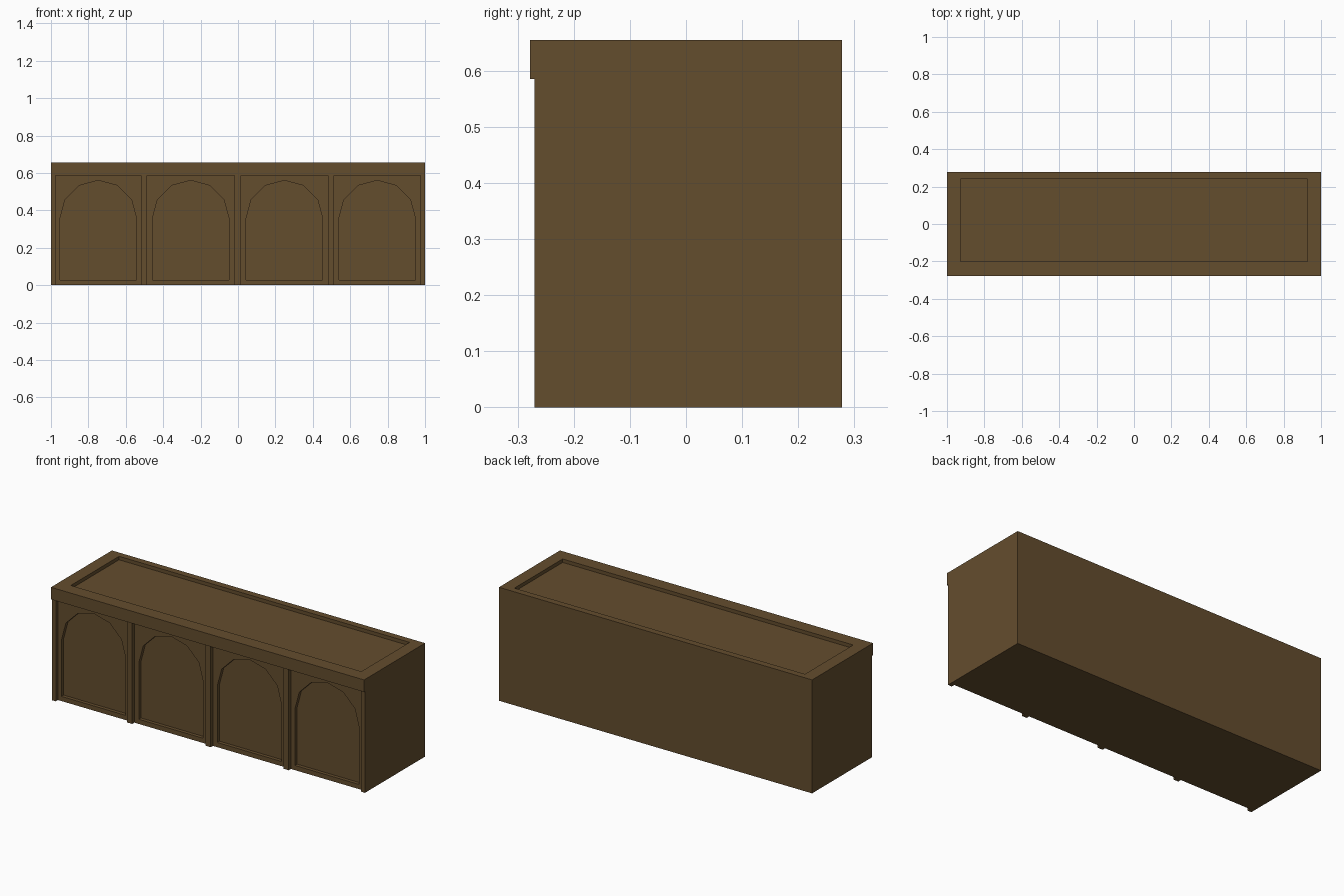
import bpy, bmesh, math
from mathutils import Vector

cube = bpy.data.objects.get("Cube")
if cube:
    bpy.data.objects.remove(cube, do_unlink=True)

wood = bpy.data.materials.new("brown wood")
wood.use_nodes = True
colour = (0.127, 0.074, 0.027, 1)
wood.diffuse_color = colour
wood.node_tree.nodes["Principled BSDF"].inputs["Base Color"].default_value = colour

FRONT, PANEL, NICHE, EDGE = -0.27, -0.25, -0.23, 0.278
TOP, LIP = 0.655, 0.585


def prism(name, outline, depth):
    """Closed solid from a flat outline pushed along a depth vector."""
    bm = bmesh.new()
    face = bm.faces.new([bm.verts.new(p) for p in outline])
    out = bmesh.ops.extrude_face_region(bm, geom=[face])["geom"]
    moved = [v for v in out if isinstance(v, bmesh.types.BMVert)]
    bmesh.ops.translate(bm, verts=moved, vec=Vector(depth))
    bmesh.ops.recalc_face_normals(bm, faces=bm.faces)
    mesh = bpy.data.meshes.new(name)
    bm.to_mesh(mesh)
    bm.free()
    mesh.materials.append(wood)
    obj = bpy.data.objects.new(name, mesh)
    bpy.context.collection.objects.link(obj)
    return obj


def carve(target, cutter):
    """Cut one solid out of another and discard the cutter."""
    cutter.hide_render = True
    mod = target.modifiers.new("carve", 'BOOLEAN')
    mod.operation, mod.solver, mod.object = 'DIFFERENCE', 'EXACT', cutter
    bpy.ops.object.select_all(action='DESELECT')
    bpy.context.view_layer.objects.active = target
    target.select_set(True)
    bpy.ops.object.modifier_apply(modifier=mod.name)
    bpy.data.objects.remove(cutter, do_unlink=True)


# Counter body with an overhanging front lip
side = [(FRONT, 0), (EDGE, 0), (EDGE, TOP), (-EDGE, TOP), (-EDGE, LIP), (FRONT, LIP)]
counter = prism("counter_body", [(-1, y, z) for y, z in side], (2, 0, 0))

# Bays between the pilasters, each with an arched niche
bays = [(-0.975, -0.519), (-0.487, -0.019), (0.015, 0.481), (0.513, 0.975)]
radius, spring, sill = 0.205, 0.355, 0.027
for left, right in bays:
    box = [(left, -0.1), (right, -0.1), (right, LIP), (left, LIP)]
    carve(counter, prism("bay_cutter", [(x, -0.3, z) for x, z in box],
                         (0, PANEL + 0.3, 0)))
    mid = (left + right) / 2
    arch = [(mid - radius, sill), (mid + radius, sill)]
    for i in range(7):
        a = math.pi * i / 6
        arch.append((mid + radius * math.cos(a), spring + radius * math.sin(a)))
    carve(counter, prism("niche_cutter", [(x, -0.3, z) for x, z in arch],
                         (0, NICHE + 0.3, 0)))

# Sunken work surface in the top
tray = [(-0.928, -0.2), (0.928, -0.2), (0.928, 0.24), (-0.928, 0.24)]
carve(counter, prism("tray_cutter", [(x, y, TOP - 0.02) for x, y in tray], (0, 0, 0.1)))
